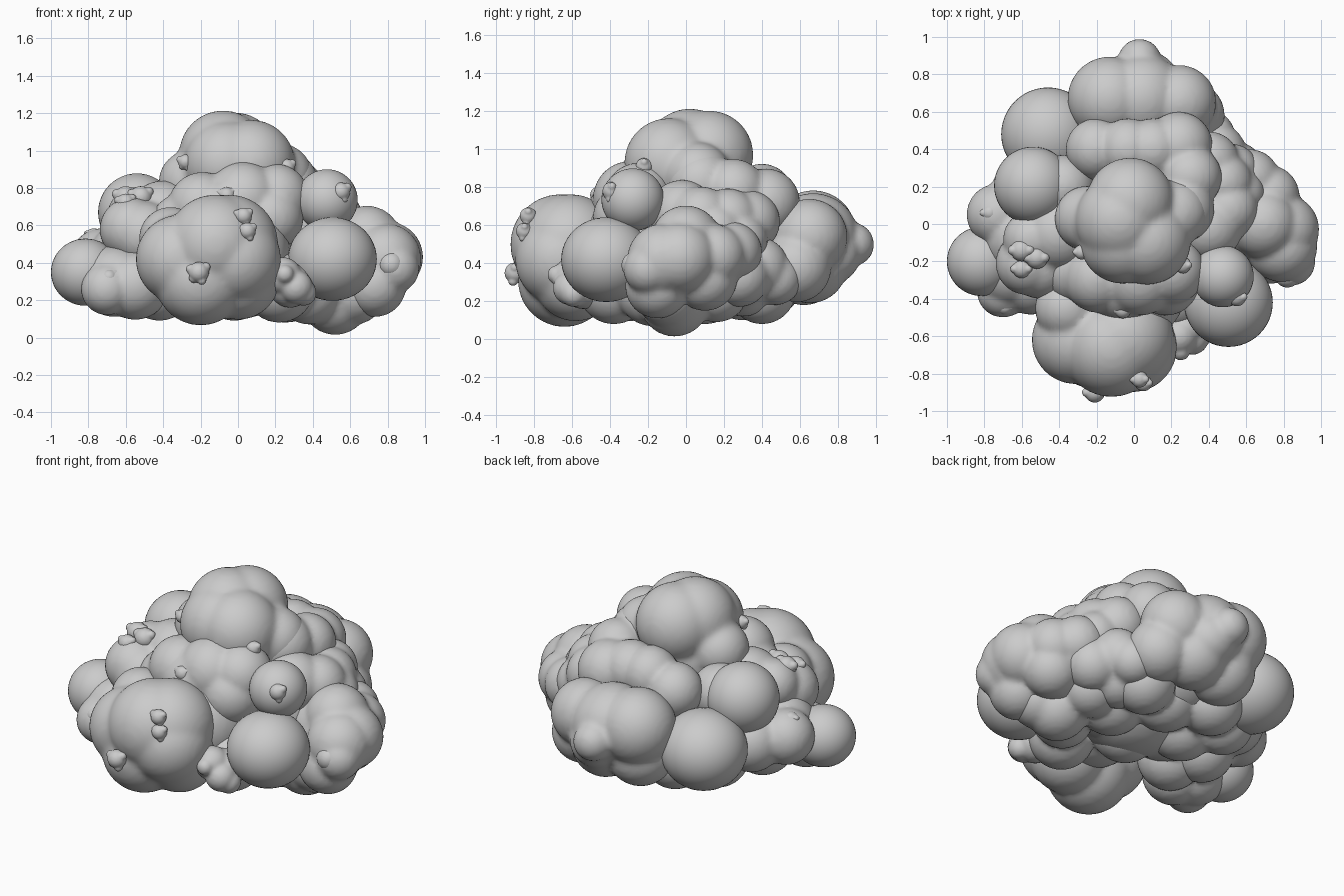
import bpy, bmesh
from mathutils import Matrix


def puff(name, lobes, voxel=0.018, smooth=3):
    """Billow made from overlapping balls (x, y, z, radius), fused and softened."""
    bm = bmesh.new()
    for x, y, z, r in lobes:
        bmesh.ops.create_icosphere(bm, subdivisions=4, radius=r,
                                   matrix=Matrix.Translation((x, y, z)))
    mesh = bpy.data.meshes.new(name)
    bm.to_mesh(mesh)
    bm.free()
    ob = bpy.data.objects.new(name, mesh)
    bpy.context.collection.objects.link(ob)
    rm = ob.modifiers.new("fuse", 'REMESH')
    rm.mode = 'VOXEL'
    rm.voxel_size = voxel
    rm.use_smooth_shade = True
    sm = ob.modifiers.new("soften", 'SMOOTH')
    sm.factor = 0.5
    sm.iterations = smooth
    return ob


def ball(name, loc, r, squash=1.0):
    """Single clean round puff."""
    bpy.ops.mesh.primitive_uv_sphere_add(segments=48, ring_count=24, radius=r, location=loc)
    ob = bpy.context.object
    ob.name = name
    ob.scale.z = squash
    bpy.ops.object.shade_smooth()


# crown
puff("crown", [(-.08, .02, .98, .235), (-.02, .12, .97, .235), (.07, -.09, .93, .235),
               (.22, .06, .86, .18), (-.25, .03, .83, .175), (-.06, -.09, .93, .23),
               (.0, .0, .75, .3)], smooth=8)

# upper tier, front and back
puff("upper_front", [(-.19, -.29, .7, .185), (-.06, -.32, .66, .2), (.03, -.29, .74, .2),
                     (.2, -.25, .75, .18), (.17, -.31, .64, .18), (-.3, -.26, .6, .17)])
puff("upper_back", [(-.2, .4, .7, .165), (-.03, .4, .76, .165), (.1, .4, .76, .165),
                    (.24, .42, .72, .18), (.3, .25, .78, .17), (.0, .35, .55, .25),
                    (.25, .08, .82, .18)])

# front billow
puff("front_billow", [(-.31, -.62, .42, .237), (-.12, -.66, .5, .265), (-.01, -.66, .42, .24),
                      (-.2, -.64, .31, .245), (-.05, -.61, .5, .265), (.0, -.58, .32, .225),
                      (-.36, -.45, .53, .17)], smooth=8)

# back billow
puff("back_billow", [(-.13, .67, .56, .225), (.04, .67, .53, .24), (.24, .65, .54, .2),
                     (.03, .875, .5, .115), (.3, .58, .38, .185), (.1, .65, .39, .2),
                     (-.12, .62, .38, .2), (.08, .76, .45, .16)])

# right flank: many lobes stepping outward
puff("right_billow", [(.79, -.12, .42, .19), (.8, -.03, .43, .19), (.69, .0, .52, .185),
                      (.72, .15, .44, .165), (.62, .24, .46, .16), (.7, .1, .32, .17),
                      (.84, -.2, .37, .13), (.73, -.15, .28, .17), (.6, .05, .4, .24)])
puff("right_upper", [(.5, .08, .64, .165), (.47, .22, .63, .165), (.56, .16, .57, .14),
                     (.4, .33, .62, .165), (.52, .28, .52, .15), (.4, -.02, .66, .18),
                     (.35, .15, .55, .22)])
puff("right_back_low", [(.44, .38, .38, .16), (.4, .47, .32, .14), (.54, .28, .33, .16),
                        (.37, .3, .28, .16)])

# left flank
puff("left_billow", [(-.66, -.25, .3, .19), (-.7, -.36, .26, .14), (-.55, -.3, .28, .185),
                     (-.73, .05, .42, .165), (-.58, .18, .4, .18),
                     (-.6, -.08, .42, .2), (-.52, -.02, .3, .19)])
puff("left_upper", [(-.57, -.21, .58, .17), (-.5, -.22, .55, .18), (-.55, -.08, .65, .15),
                    (-.4, -.05, .64, .2), (-.38, .2, .66, .17)])

# single round puffs
ball("left_end_puff", (-.815, -.2, .35), .185, .97)
ball("right_front_puff", (.505, -.42, .42), .237, .94)
ball("right_top_puff", (.475, -.28, .735), .165)
ball("left_top_puff", (-.54, .205, .67), .208)
ball("left_back_puff", (-.46, .48, .43), .25, .94)

# underside and hidden core
puff("core", [(0, 0, .48, .38), (.25, 0, .45, .3), (-.25, 0, .45, .3),
              (0, .35, .45, .28), (0, -.35, .45, .28)], voxel=.03)
puff("underside", [(.52, -.06, .2, .185), (.62, -.1, .24, .17), (.38, -.18, .25, .18),
                   (.22, -.38, .27, .19), (.25, .1, .28, .2), (-.02, -.1, .29, .2),
                   (-.25, .12, .29, .2), (-.42, -.18, .28, .19), (.02, .3, .3, .2),
                   (.26, .4, .26, .18), (-.22, .42, .3, .19), (-.42, .28, .3, .18),
                   (.46, .16, .26, .17)])
puff("front_gap_puffs", [(.28, -.54, .28, .12), (.24, -.6, .33, .1), (.31, -.61, .27, .09),
                         (.25, -.68, .34, .05), (.35, -.59, .24, .07)], voxel=.012)

# small buds half sunk in the surface: centre and size
buds = [(-.21, -.9, .35, .055), (.03, -.83, .65, .045), (.05, -.85, .57, .045),
        (.55, -.39, .78, .05), (.82, -.27, .39, .07), (-.69, -.44, .32, .045),
        (-.68, -.45, .25, .035), (.26, -.22, .91, .045), (-.28, -.15, .94, .04),
        (-.06, -.46, .76, .045), (-.6, -.14, .75, .06), (-.52, -.18, .75, .06),
        (-.6, -.24, .72, .05), (-.77, .06, .54, .045)]
for i, (x, y, z, s) in enumerate(buds):
    puff(f"bud_{i + 1}", [(x, y, z, s), (x + s * .7, y, z + s * .5, s * .45),
                          (x - s * .8, y, z + s * .3, s * .45),
                          (x + s * .3, y - s * .2, z - s * .8, s * .45),
                          (x - s * .5, y, z - s * .6, s * .45)],
         voxel=.007, smooth=2)
